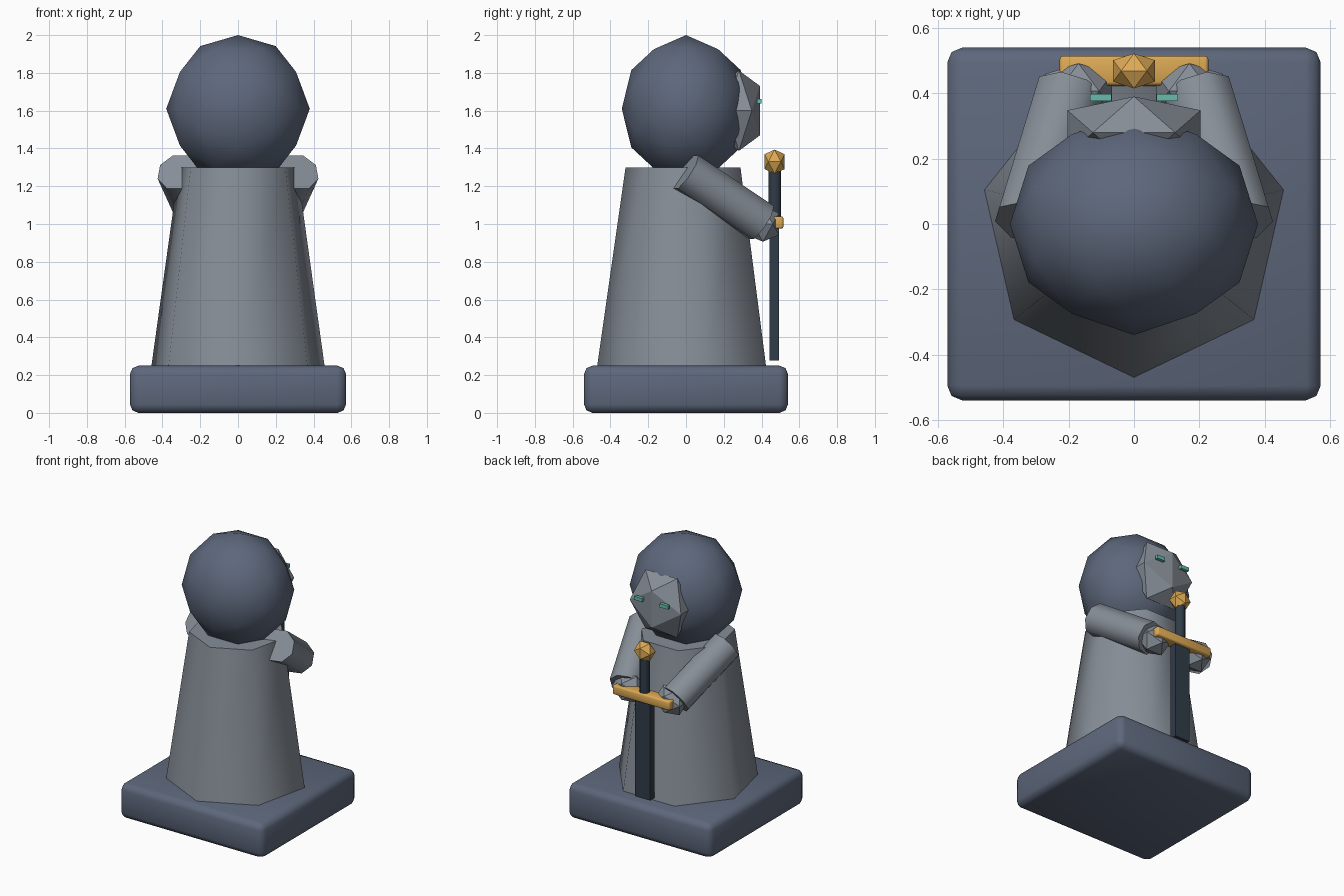
import bpy, bmesh, math
from mathutils import Vector

if "Cube" in bpy.data.objects:
    bpy.data.objects.remove(bpy.data.objects["Cube"])

def material(name, rgb):
    m = bpy.data.materials.new(name)
    m.diffuse_color = (*rgb, 1)
    m.use_nodes = True
    m.node_tree.nodes["Principled BSDF"].inputs["Base Color"].default_value = m.diffuse_color
    return m

SLATE = material("slate", (0.11, 0.137, 0.20))
STONE = material("stone", (0.24, 0.27, 0.31))
IRON = material("iron", (0.03, 0.045, 0.065))
GOLD = material("gold", (0.72, 0.40, 0.09))
TEAL = material("teal", (0.14, 0.50, 0.41))

def finish(name, bm, loc, mat=None, smooth=False):
    bmesh.ops.recalc_face_normals(bm, faces=bm.faces[:])
    me = bpy.data.meshes.new(name)
    bm.to_mesh(me)
    bm.free()
    ob = bpy.data.objects.new(name, me)
    bpy.context.collection.objects.link(ob)
    ob.location = loc
    if mat:
        me.materials.append(mat)
    if smooth:
        bpy.ops.object.select_all(action='DESELECT')
        ob.select_set(True)
        bpy.context.view_layer.objects.active = ob
        bpy.ops.object.shade_smooth_by_angle(angle=math.radians(60))
    return ob

def box(name, size, loc, mat=None, bevel=0, segments=1, smooth=False):
    bm = bmesh.new()
    bmesh.ops.create_cube(bm, size=1)
    bmesh.ops.scale(bm, vec=size, verts=bm.verts)
    if bevel:
        bmesh.ops.bevel(bm, geom=bm.edges[:], offset=bevel, segments=segments,
                        profile=0.5, affect='EDGES')
    return finish(name, bm, loc, mat, smooth)

def prism(name, sides, start, end, r0, r1, first_angle, mat=None):
    """Smooth tapered prism running from start to end."""
    start, end = Vector(start), Vector(end)
    d = end - start
    rot = d.to_track_quat('Z', 'Y') if d.xy.length > 1e-6 else None
    bm = bmesh.new()
    rings = []
    for h, r in ((0, r0), (d.length, r1)):
        ring = []
        for i in range(sides):
            a = math.radians(first_angle) + math.tau * i / sides
            p = Vector((r * math.cos(a), r * math.sin(a), h))
            ring.append(bm.verts.new(rot @ p if rot else p))
        rings.append(ring)
        bm.faces.new(ring)
    lo, hi = rings
    for i in range(sides):
        j = (i + 1) % sides
        bm.faces.new((lo[i], lo[j], hi[j], hi[i]))
    return finish(name, bm, start, mat, True)

def ico(name, radii, loc, mat=None, divide=False, smooth=False):
    """Icosahedron with edges square to the axes, optionally subdivided once."""
    t = (1 + math.sqrt(5)) / 2
    bm = bmesh.new()
    for a in (-1, 1):
        for b in (-t, t):
            for p in ((a, 0, b), (0, b, a), (b, a, 0)):
                bm.verts.new(Vector(p).normalized())
    bmesh.ops.convex_hull(bm, input=bm.verts[:])
    if divide:
        bmesh.ops.subdivide_edges(bm, edges=bm.edges[:], cuts=1, use_grid_fill=True)
        for v in bm.verts:
            v.co.normalize()
    bmesh.ops.scale(bm, vec=radii, verts=bm.verts)
    return finish(name, bm, loc, mat, smooth)

# Plinth and robed body
box("plinth", (1.144, 1.08, 0.25), (0, 0, 0.125), SLATE, 0.045, 2, True)
prism("robe", 7, (0, 0, 0.25), (0, 0, 1.30), 0.47, 0.32, -90, STONE)

# Hooded head and faceted mask
ico("hood", (0.38, 0.34, 0.39), (0, 0, 1.61), SLATE, True, True)
ico("mask", (0.24, 0.13, 0.25), (0, 0.28, 1.60), STONE)

# Eyes, sleeves and hands on both sides
for side, s in (("left", -1), ("right", 1)):
    box(side + "_eye", (0.065, 0.022, 0.026), (s * 0.102, 0.388, 1.65), TEAL)
    prism(side + "_sleeve", 8, (s * 0.32, 0, 1.276), (s * 0.198, 0.40, 1.008),
          0.112, 0.112, 22.5, STONE)
    ico(side + "_hand", (0.12, 0.10, 0.11), (s * 0.17, 0.407, 1.0), STONE)

# Sword resting point-down on the plinth
box("blade", (0.12, 0.05, 0.73), (0, 0.468, 0.643), IRON)
prism("grip", 8, (0, 0.47, 1.0), (0, 0.47, 1.31), 0.036, 0.036, 22.5, IRON)
box("crossguard", (0.455, 0.09, 0.065), (0, 0.47, 1.008), GOLD, 0.01, 2, True)
ico("pommel", (0.075, 0.063, 0.075), (0, 0.469, 1.33), GOLD)
